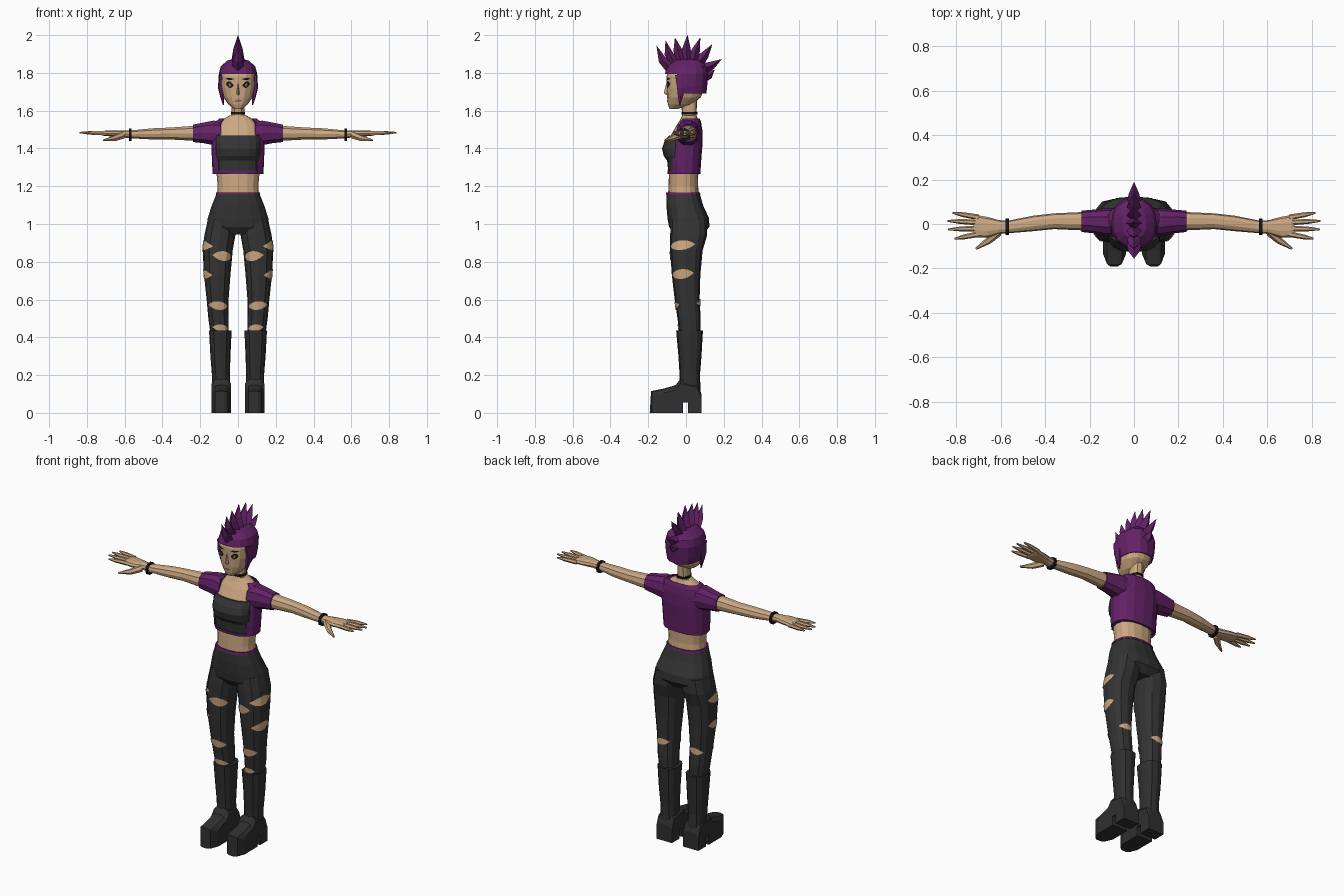
import bpy, bmesh, math
from mathutils import Vector
from mathutils.bvhtree import BVHTree


def material(name, r, g, b):
    m = bpy.data.materials.new(name)
    m.diffuse_color = (r, g, b, 1)
    return m


SKIN = material("skin", 0.60, 0.39, 0.22)
PURPLE = material("purple", 0.125, 0.016, 0.135)
CHARCOAL = material("charcoal", 0.034, 0.034, 0.034)
BOOT = material("boot_grey", 0.029, 0.029, 0.029)
BLACK = material("black", 0.008, 0.008, 0.008)
LIP = material("lip", 0.30, 0.14, 0.10)


def skin_rings(name, mat, rings, mirror=False, cut=None, thickness=0):
    """Join rings of points into a closed skin; cut drops faces by their centre."""
    bm = bmesh.new()
    loops = [[bm.verts.new(p) for p in ring] for ring in rings]
    for a, b in zip(loops, loops[1:]):
        for i in range(len(a)):
            j = (i + 1) % len(a)
            bm.faces.new((a[i], a[j], b[j], b[i]))
    caps = [bm.faces.new(loops[0]), bm.faces.new(loops[-1])]
    bmesh.ops.recalc_face_normals(bm, faces=bm.faces)
    if cut:
        drop = [f for f in bm.faces if f in caps or cut(f.calc_center_median())]
        bmesh.ops.delete(bm, geom=drop, context="FACES")
    return finish(name, mat, bm, mirror, thickness)


def finish(name, mat, bm, mirror=False, thickness=0):
    mesh = bpy.data.meshes.new(name)
    bm.to_mesh(mesh)
    bm.free()
    mesh.materials.append(mat)
    ob = bpy.data.objects.new(name, mesh)
    bpy.context.collection.objects.link(ob)
    if thickness:
        mod = ob.modifiers.new("thickness", "SOLIDIFY")
        mod.thickness, mod.offset = thickness, -1
    if mirror:
        ob.modifiers.new("mirror", "MIRROR")
    return ob


def loft(name, mat, sections, axis="z", n=12, e=0.85, **kw):
    """Sections are (position, a0, a1, b0, b1) boxes holding a rounded ring."""
    rings = []
    for t, a0, a1, b0, b1 in sections:
        ring = []
        for k in range(n):
            w = 2 * math.pi * k / n
            c, s = math.cos(w), math.sin(w)
            a = (a0 + a1) / 2 + (a1 - a0) / 2 * math.copysign(abs(c) ** e, c)
            b = (b0 + b1) / 2 + (b1 - b0) / 2 * math.copysign(abs(s) ** e, s)
            ring.append((a, b, t) if axis == "z" else (t, a, b))
        rings.append(ring)
    return skin_rings(name, mat, rings, **kw)


def body(name, mat, rows, **kw):
    """Centred loft from (z, half width, front, back)."""
    return loft(name, mat, [(z, -r, r, f, b) for z, r, f, b in rows], **kw)


def patch(name, mat, target, axis, deg, half, z, h, lift=0.004, mirror=True):
    """Thin pointed patch laid on the target around a vertical axis."""
    tree = BVHTree.FromPolygons([v.co for v in target.data.vertices],
                                [p.vertices for p in target.data.polygons])
    bm, cols = bmesh.new(), []
    for i in range(9):
        t = i / 4 - 1
        a = math.radians(deg + t * half)
        out = Vector((math.cos(a), math.sin(a), 0))
        col = []
        for s in (-1, 0, 1):
            o = Vector((axis[0], axis[1], z + s * h * (1.08 - t * t) + 0.25 * h * t))
            hit = tree.ray_cast(o + out, -out)[0]
            col.append(bm.verts.new((hit if hit else o + out * 0.08) + out * lift))
        cols.append(col)
    for a, b in zip(cols, cols[1:]):
        for k in range(2):
            bm.faces.new((a[k], b[k], b[k + 1], a[k + 1]))
    return finish(name, mat, bm, mirror)


# Torso and neck
body("torso", SKIN, [(1.15, .112, -.095, .07), (1.2, .107, -.093, .064), (1.27, .114, -.09, .065),
                     (1.38, .12, -.09, .07), (1.46, .12, -.085, .072), (1.52, .108, -.052, .07),
                     (1.55, .085, -.032, .064), (1.575, .045, -.02, .056)], n=16)
body("neck", SKIN, [(1.55, .042, -.025, .058), (1.58, .033, -.02, .055), (1.66, .034, -.03, .06)])
body("choker", BLACK, [(1.58, .037, -.025, .06), (1.592, .037, -.025, .06)])

# Tube top, cropped jacket and its hem
body("tube_top", CHARCOAL, [(1.275, .118, -.094, .068), (1.335, .118, -.1, .07), (1.36, .12, -.118, .07),
                            (1.4, .122, -.127, .07), (1.435, .122, -.115, .072),
                            (1.468, .121, -.09, .073)], n=16, e=.75)
body("hem_band", PURPLE, [(1.265, .121, -.097, .07), (1.282, .122, -.099, .071)], n=16, e=.75)
body("jacket", PURPLE, [(1.265, .134, -.088, .076), (1.33, .138, -.092, .08), (1.43, .141, -.088, .088),
                        (1.5, .135, -.066, .086), (1.54, .12, -.046, .08), (1.558, .1, -.03, .072)],
     n=16, e=.8, thickness=.006, cut=lambda c: c.y < -.005 and abs(c.x) < .092)
loft("sleeve", PURPLE, [(.09, -.055, .072, 1.41, 1.545), (.13, -.052, .07, 1.415, 1.55),
                        (.18, -.042, .065, 1.425, 1.54), (.237, -.036, .06, 1.432, 1.528)],
     axis="x", n=10, mirror=True)

# Arms, palms and bracelets
loft("arm", SKIN, [(.15, -.03, .055, 1.44, 1.522), (.25, -.028, .053, 1.44, 1.52),
                   (.36, -.023, .048, 1.446, 1.512), (.45, -.032, .038, 1.446, 1.508),
                   (.57, -.042, .014, 1.453, 1.496), (.61, -.045, .018, 1.458, 1.497),
                   (.66, -.062, .032, 1.462, 1.496), (.71, -.06, .04, 1.466, 1.494),
                   (.722, -.05, .033, 1.472, 1.488)], axis="x", n=10, mirror=True)
loft("bracelet", BLACK, [(.564, -.05, .024, 1.437, 1.506), (.578, -.05, .024, 1.437, 1.506)],
     axis="x", n=10, mirror=True)


def finger(name, points, radii):
    d = (points[-1] - points[0]).normalized()
    side = d.cross(Vector((0, 0, 1))).normalized()
    up = side.cross(d)
    skin_rings(name, SKIN, [[p + (side * math.cos(k * math.pi / 3) + up * math.sin(k * math.pi / 3)) * r
                             for k in range(6)] for p, r in zip(points, radii)], mirror=True)


for i, (y0, x1, y1) in enumerate([(.03, .817, .05), (.007, .84, .014), (-.02, .837, -.024),
                                  (-.046, .808, -.066)]):
    a, b = Vector((.7, y0, 1.48)), Vector((x1, y1, 1.484))
    finger(f"finger_{i + 1}", [a, a.lerp(b, .6), b], [.013, .011, .004])
finger("thumb", [Vector((.61, -.035, 1.47)), Vector((.655, -.075, 1.453)), Vector((.712, -.112, 1.443))],
       [.02, .016, .005])

# Trousers with waistband
body("trouser_seat", CHARCOAL, [(1.16, .114, -.104, .073), (1.1, .138, -.104, .09), (1.03, .161, -.098, .122),
                                (.985, .165, -.09, .124), (.945, .09, -.06, .09)], n=16, e=.8)
body("waistband", PURPLE, [(1.155, .118, -.107, .077), (1.168, .115, -.104, .074)], n=16, e=.8)
leg = loft("trouser_leg", CHARCOAL, [(1.02, .01, .16, -.08, .11), (.94, .014, .178, -.084, .112),
                                     (.86, .028, .187, -.084, .088), (.73, .04, .18, -.075, .076),
                                     (.6, .05, .166, -.06, .072), (.5, .05, .157, -.045, .078),
                                     (.42, .05, .146, -.035, .075)], n=12, e=.8, mirror=True)

# Rips: angle 0 is the outer side, -90 the front, 90 the back
for i, (deg, half, z, h) in enumerate([(-22, 50, .888, .024), (-108, 36, .83, .024), (-22, 46, .735, .024),
                                       (-92, 50, .568, .021), (-105, 50, .45, .017), (85, 40, .585, .017)]):
    patch(f"rip_{i + 1}", SKIN, leg, (.105, .008), deg, half, z, h)

# Boots: shaft, then a platform foot with an arch gap
loft("boot_shaft", BOOT, [(.436, .033, .153, -.052, .09), (.41, .035, .152, -.05, .088),
                          (.3, .04, .146, -.04, .082), (.2, .043, .138, -.034, .074),
                          (.1, .04, .137, -.034, .078)], n=12, e=.8, mirror=True)
side = [(-.192, 0), (-.016, 0), (-.016, .055), (.01, .055), (.01, 0), (.082, 0), (.082, .1),
        (.06, .16), (-.03, .18), (-.055, .147), (-.12, .128), (-.185, .115)]
skin_rings("boot_foot", BOOT, [[(x, max(y, toe), z if z < .1 else z - dz) for y, z in side]
                               for x, toe, dz in ((.036, -.135, .025), (.055, -.18, .004), (.075, -.192, 0),
                                                  (.105, -.192, 0), (.122, -.18, .004), (.139, -.135, .025))],
           mirror=True)

# Head and face
head = body("head", SKIN, [(1.61, .022, -.088, -.04), (1.632, .05, -.096, .03), (1.67, .077, -.1, .078),
                           (1.72, .091, -.102, .097), (1.78, .095, -.104, .105), (1.83, .087, -.09, .1),
                           (1.86, .05, -.06, .07)], n=16)
for name, mat, deg, half, z, h, lift in [("eye", BLACK, -65, 12, 1.738, .016, .003),
                                         ("iris", LIP, -66, 4, 1.736, .009, .005),
                                         ("eyebrow", BLACK, -65, 14, 1.768, .005, .003)]:
    patch(name, mat, head, (0, 0), deg, half, z, h, lift)
patch("mouth", LIP, head, (0, 0), -90, 13, 1.652, .006, .003, mirror=False)
skin_rings("nose", SKIN, [[(-w, -.09, z), (w, -.09, z), (0, f, z)] for w, f, z in
                          ((.013, -.103, 1.682), (.012, -.118, 1.693), (.006, -.105, 1.745))])

# Cropped hair cap and sideburns
body("hair_cap", PURPLE, [(1.69, .089, -.1, .108), (1.73, .099, -.11, .112), (1.795, .102, -.112, .118),
                          (1.835, .091, -.1, .11), (1.866, .055, -.065, .078), (1.876, .012, -.02, .03)],
     n=16, thickness=.006, cut=lambda c: c.z < 1.795 and c.y < -.04)
loft("sideburn", PURPLE, [(1.63, .074, .08, -.036, -.03), (1.68, .076, .096, -.045, -.012),
                          (1.72, .085, .106, -.05, .0), (1.79, .08, .102, -.062, .01)], n=6, mirror=True)

# Mohawk: a fan of curved spikes along the crown (base, bend, tip as y, z)
spikes = [((-.08, 1.825), (-.125, 1.868), (-.155, 1.942)), ((-.055, 1.845), (-.093, 1.905), (-.108, 1.97)),
          ((-.025, 1.855), (-.045, 1.925), (-.058, 1.985)), ((.005, 1.86), (.002, 1.93), (.008, 2.0)),
          ((.035, 1.855), (.052, 1.92), (.075, 1.985)), ((.06, 1.845), (.1, 1.895), (.138, 1.95)),
          ((.08, 1.82), (.135, 1.838), (.188, 1.872)), ((.09, 1.78), (.125, 1.79), (.15, 1.815))]
for i, pts in enumerate(spikes):
    pts = [Vector((0, *p)) for p in pts]
    d = (pts[2] - pts[0]).normalized()
    across = Vector((0, d.z, -d.y))
    skin_rings(f"mohawk_spike_{i + 1}", PURPLE,
               [[p + Vector((w, 0, 0)), p + across * v, p - Vector((w, 0, 0)), p - across * v]
                for p, w, v in zip(pts, (.036, .024, .001), (.03, .022, .001))])
